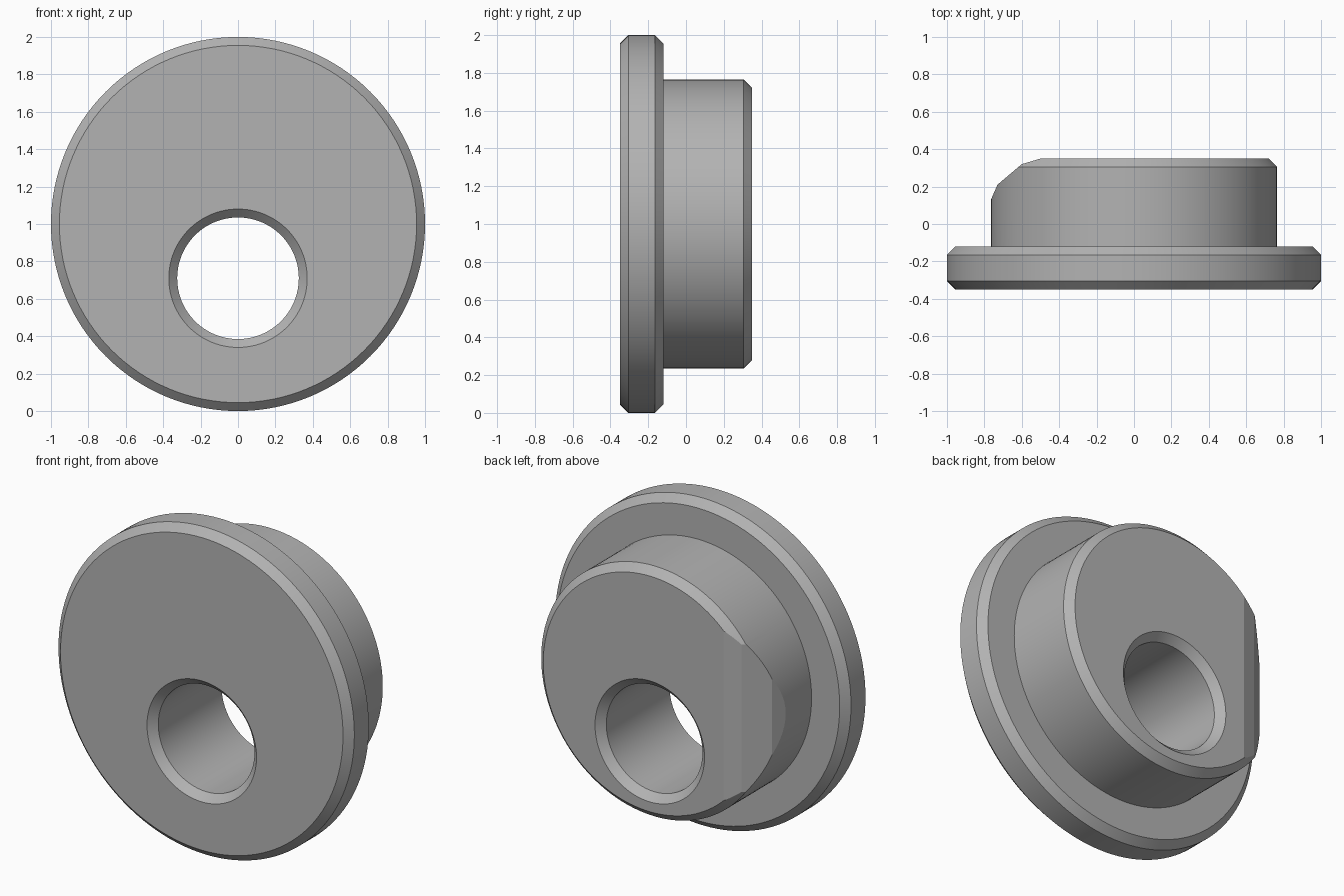
import bpy, bmesh, math
from mathutils import Vector

if "Cube" in bpy.data.objects:
    bpy.data.objects.remove(bpy.data.objects["Cube"])

SEG = 128
grey = bpy.data.materials.new("plain grey")
grey.diffuse_color = (0.45, 0.45, 0.45, 1)
grey.use_nodes = True
grey.node_tree.nodes["Principled BSDF"].inputs["Base Color"].default_value = grey.diffuse_color


def lathe(name, profile, z, planes=()):
    """Closed solid turned about a y-parallel axis at height z; planes trim its -x side."""
    bm = bmesh.new()
    rings = []
    for r, y in profile:
        rings.append([bm.verts.new((r * math.cos(2 * math.pi * i / SEG), y,
                                    z + r * math.sin(2 * math.pi * i / SEG)))
                      for i in range(SEG)])
    for a, b in zip(rings, rings[1:]):
        for i in range(SEG):
            j = (i + 1) % SEG
            bm.faces.new((a[i], a[j], b[j], b[i]))
    bm.faces.new(rings[0])
    bm.faces.new(rings[-1])
    for (x0, y0), (x1, y1) in planes:
        normal = Vector((y1 - y0, x0 - x1, 0)).normalized()
        cut = bmesh.ops.bisect_plane(bm, geom=bm.verts[:] + bm.edges[:] + bm.faces[:],
                                     plane_co=(x0, y0, 0), plane_no=normal,
                                     clear_outer=True)
        edges = [e for e in cut["geom_cut"] if isinstance(e, bmesh.types.BMEdge)]
        bmesh.ops.holes_fill(bm, edges=edges, sides=0)
    bmesh.ops.recalc_face_normals(bm, faces=bm.faces[:])
    mesh = bpy.data.meshes.new(name)
    bm.to_mesh(mesh)
    bm.free()
    mesh.materials.append(grey)
    obj = bpy.data.objects.new(name, mesh)
    bpy.context.collection.objects.link(obj)
    return obj


def combine(target, tool, operation):
    bpy.context.view_layer.objects.active = target
    mod = target.modifiers.new("join", 'BOOLEAN')
    mod.operation = operation
    mod.solver = 'EXACT'
    mod.object = tool
    bpy.ops.object.modifier_apply(modifier=mod.name)
    bpy.data.objects.remove(tool)


# Wide flange, chamfered on both rims
bushing = lathe("flanged_bushing", [(0.955, -0.35), (1, -0.305), (1, -0.165), (0.955, -0.12)], 1)

# Rear boss with a chamfered rim and a sloped relief on its -x side
relief = [(-0.50, 0.35), (-0.60, 0.32), (-0.73, 0.21), (-0.765, 0.13)]
boss = lathe("boss", [(0.765, -0.22), (0.765, 0.305), (0.72, 0.35)], 1,
             list(zip(relief, relief[1:])))
combine(bushing, boss, 'UNION')

# Off-centre bore, countersunk at both ends
bore = lathe("bore_cutter", [(0.42, -0.40), (0.325, -0.305), (0.325, 0.305), (0.42, 0.40)], 0.71)
bore.hide_render = True
combine(bushing, bore, 'DIFFERENCE')

bpy.ops.object.select_all(action='DESELECT')
bushing.select_set(True)
bpy.context.view_layer.objects.active = bushing
bpy.ops.object.shade_smooth_by_angle(angle=math.radians(15))
